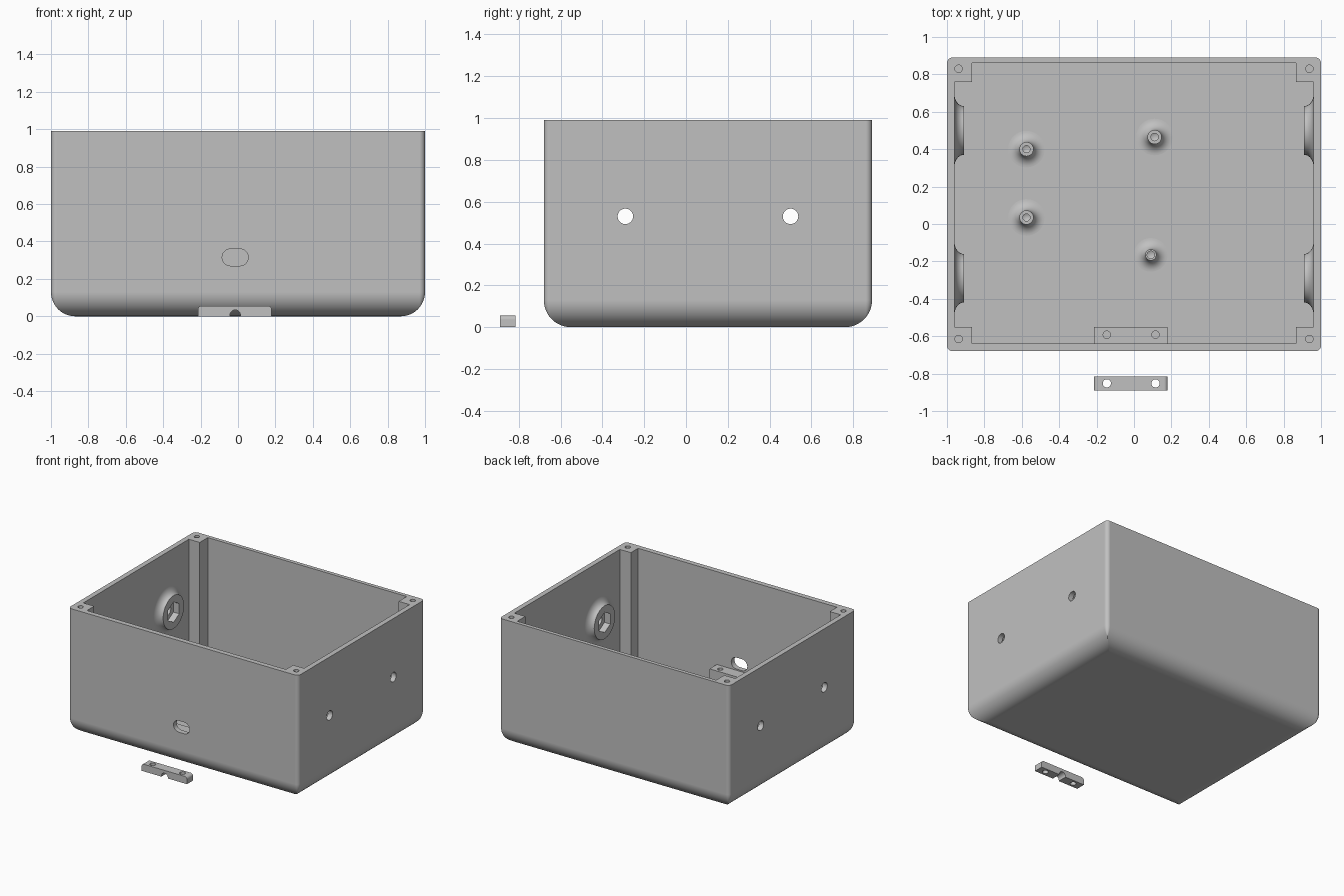
import bpy, bmesh
from math import sin, cos, pi
from mathutils import Matrix, Vector

cube = bpy.data.objects.get("Cube")
if cube:
    bpy.data.objects.remove(cube)

grey = bpy.data.materials.new("plain_grey")
grey.use_nodes = True
GREY = (0.53, 0.53, 0.53, 1)
grey.diffuse_color = GREY
grey.node_tree.nodes["Principled BSDF"].inputs["Base Color"].default_value = GREY


def finish(name, bm):
    bmesh.ops.remove_doubles(bm, verts=bm.verts, dist=1e-5)
    bmesh.ops.recalc_face_normals(bm, faces=bm.faces)
    mesh = bpy.data.meshes.new(name)
    bm.to_mesh(mesh)
    bm.free()
    mesh.materials.append(grey)
    obj = bpy.data.objects.new(name, mesh)
    bpy.context.collection.objects.link(obj)
    return obj


def loft(name, rings):
    """Skin closed rings of equal length and cap both ends."""
    bm = bmesh.new()
    rows = [[bm.verts.new(p) for p in ring] for ring in rings]
    n = len(rows[0])
    for a, b in zip(rows, rows[1:]):
        for i in range(n):
            j = (i + 1) % n
            bm.faces.new((a[i], a[j], b[j], b[i]))
    bm.faces.new(rows[0])
    bm.faces.new(rows[-1])
    return finish(name, bm)


def prism(name, pts, axis, lo, hi):
    place = {"x": lambda a, b, t: (t, a, b),
             "y": lambda a, b, t: (a, t, b),
             "z": lambda a, b, t: (a, b, t)}[axis]
    return loft(name, [[place(a, b, t) for a, b in pts] for t in (lo, hi)])


def rect(x0, x1, y0, y1):
    return [(x0, y0), (x1, y0), (x1, y1), (x0, y1)]


def arc(cx, cy, r, a0, a1, n):
    return [(cx + r * cos(a0 + (a1 - a0) * i / n),
             cy + r * sin(a0 + (a1 - a0) * i / n)) for i in range(n + 1)]


def circle(cx, cy, r, n=32, turn=0):
    return arc(cx, cy, r, turn, turn + 2 * pi, n)[:-1]


def rounded(x0, x1, y0, y1, r):
    pts = []
    for k, (cx, cy) in enumerate(rect(x0 + r, x1 - r, y0 + r, y1 - r)):
        start = pi + k * pi / 2
        pts += arc(cx, cy, r, start, start + pi / 2, 6)
    return pts


def revolve(name, profile, centre, axis="z", steps=48):
    """Spin (radius, height) points about z, then turn the axis to face inward."""
    bm = bmesh.new()
    verts = [bm.verts.new((r, 0, h)) for r, h in profile]
    edges = [bm.edges.new(pair) for pair in zip(verts, verts[1:])]
    bmesh.ops.spin(bm, geom=verts + edges, cent=(0, 0, 0), axis=(0, 0, 1),
                   angle=2 * pi, steps=steps)
    turn = Vector((0, 0, 1)).rotation_difference(Vector(axis)) if axis != "z" else None
    if turn:
        bm.transform(turn.to_matrix().to_4x4())
    bm.transform(Matrix.Translation(centre))
    return finish(name, bm)


def cut(obj, *cutters):
    bpy.context.view_layer.objects.active = obj
    for c in cutters:
        mod = obj.modifiers.new("cut", "BOOLEAN")
        mod.operation, mod.solver, mod.object = "DIFFERENCE", "EXACT", c
        bpy.ops.object.modifier_apply(modifier=mod.name)
        bpy.data.objects.remove(c)


def smooth(obj):
    bpy.ops.object.select_all(action="DESELECT")
    obj.select_set(True)
    bpy.context.view_layer.objects.active = obj
    bpy.ops.object.shade_smooth_by_angle(angle=pi / 6)
    mod = obj.modifiers.new("flat_walls", "WEIGHTED_NORMAL")
    mod.keep_sharp = True


FRONT, BACK, TOP, FLOOR = -0.68, 0.89, 0.99, 0.06
FILLET, CORNER = 0.13, 0.03
BOLT_Y, BOLT_Z = (-0.29, 0.50), 0.53
CABLE_X, CLAMP_X = -0.015, (-0.215, 0.18)
SCREW_X = (-0.145, 0.115)

# Box body with rounded bottom edges
rings = []
for i in range(13):
    a = pi / 2 * i / 12
    d = FILLET * (1 - sin(a))
    rings.append([(x, y, FILLET * (1 - cos(a))) for x, y in
                  rounded(-1 + d, 1 - d, FRONT + d, BACK - d, max(CORNER - d, 0.004))])
rings.append([(x, y, TOP) for x, y in rounded(-1, 1, FRONT, BACK, CORNER)])
box = loft("box_body", rings)

# Cross-shaped cavity leaves a screw post in every corner
cut(box,
    prism("cavity_long", rect(-0.96, 0.96, -0.55, 0.76), "z", FLOOR, 1.2),
    prism("cavity_deep", rect(-0.865, 0.865, -0.64, 0.86), "z", FLOOR, 1.2))
for x in (-0.938, 0.938):
    for y in (-0.615, 0.83):
        cut(box, prism("post_hole", circle(x, y, 0.02, 20), "z", 0.75, 1.1))

# Side bolt holes and the cable slot
for y in BOLT_Y:
    cut(box, prism("bolt_hole", circle(y, BOLT_Z, 0.037), "x", -1.2, 1.2))
slot = (arc(CABLE_X + 0.025, 0.315, 0.045, -pi / 2, pi / 2, 12)
        + arc(CABLE_X - 0.025, 0.315, 0.045, pi / 2, 3 * pi / 2, 12))
cut(box, prism("slot_cutter", slot, "y", -0.8, -0.6))
smooth(box)

# Flared nut bosses inside both side walls
for side, label in ((1, "left"), (-1, "right")):
    for y, where in zip(BOLT_Y, ("front", "back")):
        flare = [(0.195 - 0.065 * sin(t), 0.05 * (1 - cos(t)))
                 for t in (pi / 2 * i / 10 for i in range(11))]
        profile = [(0, -0.004), (0.195, -0.004)] + flare + [(0, 0.05)]
        boss = revolve(f"{where}_{label}_nut_boss", profile,
                       (side * 0.96, y, BOLT_Z), (-side, 0, 0))
        cut(boss, prism("nut_cutter", circle(y, BOLT_Z, 0.08, 6, pi / 2), "x",
                        side * 0.8, side * 1.1))
        smooth(boss)

# Flared circuit board standoffs on the floor
standoffs = [(-0.575, 0.40, 0.038, 0.019), (-0.575, 0.035, 0.038, 0.019),
             (0.11, 0.465, 0.038, 0.02), (0.09, -0.165, 0.03, 0.02)]
for k, (x, y, r, hole) in enumerate(standoffs):
    flare = [(r + 0.06 * (1 - sin(t)), 0.06 * (1 - cos(t)))
             for t in (pi / 2 * i / 10 for i in range(11))]
    profile = flare + [(r, 0.11), (hole, 0.11), (hole, 0.02), (0, 0.01)]
    smooth(revolve(f"standoff_{k + 1}", profile, (x, y, FLOOR), steps=32))

# Cable rest inside the front wall
rest = prism("cable_rest", rect(*CLAMP_X, -0.645, -0.55), "z", FLOOR - 0.004, 0.26)
for x in SCREW_X:
    cut(rest, prism("rest_hole", circle(x, -0.592, 0.02, 24), "z", 0.12, 0.4))
smooth(rest)

# Loose cable clamp in front of the box
x0, x1 = CLAMP_X
h, r = 0.056, 0.02
outline = ([(x0, 0)] + arc(CABLE_X, 0.006, 0.028, pi, 0, 14) + [(x1, 0)]
           + arc(x1 - r, h - r, r, 0, pi / 2, 6)
           + arc(x0 + r, h - r, r, pi / 2, pi, 6))
outline[1:1] = [(CABLE_X - 0.028, 0)]
outline.insert(17, (CABLE_X + 0.028, 0))
clamp = prism("cable_clamp", outline, "y", -0.89, -0.815)
for x in SCREW_X:
    cut(clamp, prism("clamp_hole", circle(x, -0.852, 0.022, 24), "z", -0.1, 0.2))
smooth(clamp)
